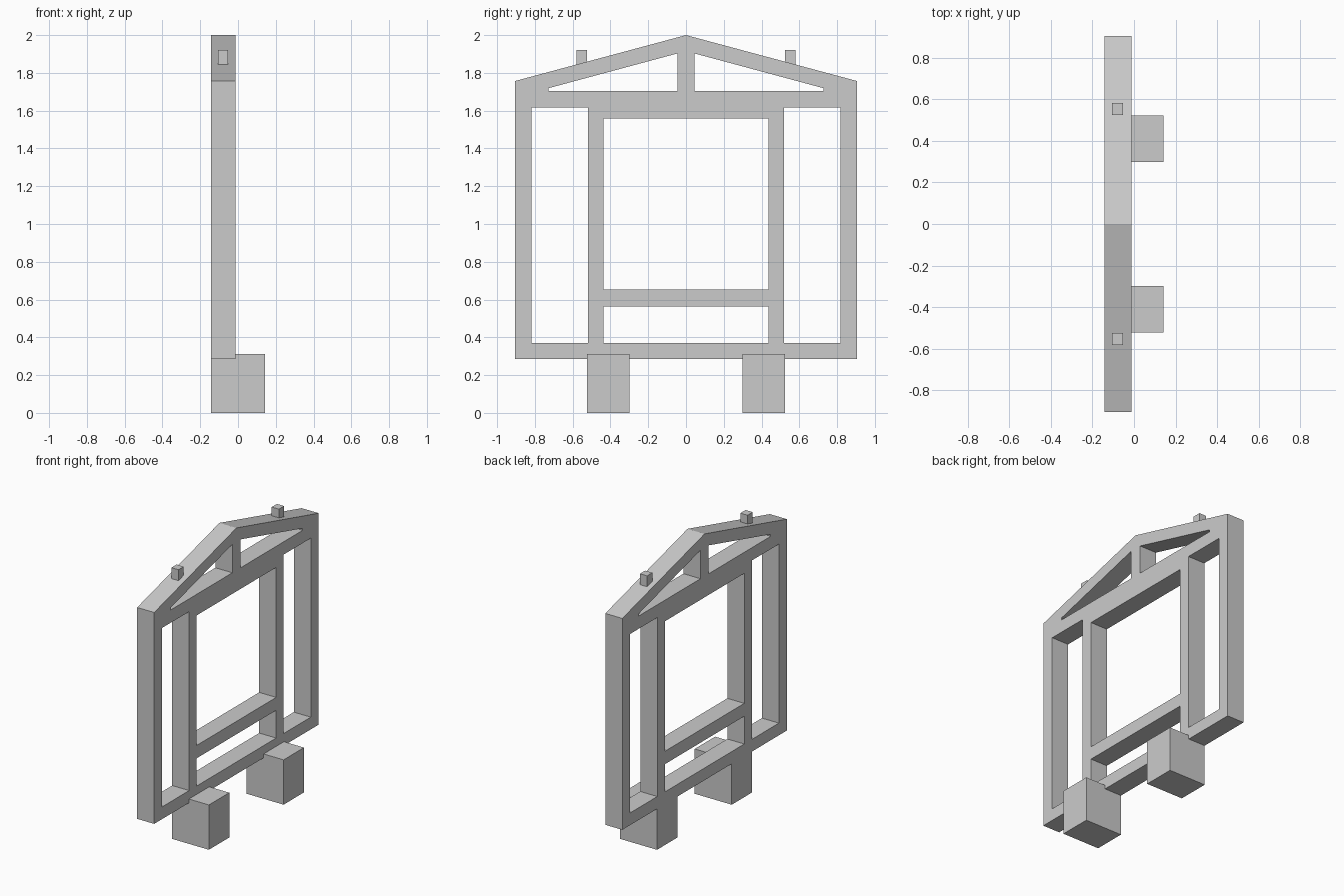
import bpy, bmesh
from mathutils import Matrix

cube = bpy.data.objects.get("Cube")
if cube:
    bpy.data.objects.remove(cube, do_unlink=True)

GREY = (0.6, 0.6, 0.6, 1.0)
material = bpy.data.materials.new("light grey")
material.use_nodes = True
material.diffuse_color = GREY
material.node_tree.nodes["Principled BSDF"].inputs["Base Color"].default_value = GREY

# Sideways axes: profile x -> y, profile y -> z, depth -> x
STAND = Matrix(((0, 0, 1, 0), (1, 0, 0, 0), (0, 1, 0, 0), (0, 0, 0, 1)))


def add_object(name, bm):
    bmesh.ops.recalc_face_normals(bm, faces=bm.faces)
    mesh = bpy.data.meshes.new(name)
    bm.to_mesh(mesh)
    bm.free()
    mesh.materials.append(material)
    obj = bpy.data.objects.new(name, mesh)
    bpy.context.collection.objects.link(obj)
    return obj


def prism(name, points, y0, y1):
    """Extrude an x-z profile from y0 to y1."""
    bm = bmesh.new()
    face = bm.faces.new([bm.verts.new((x, y0, z)) for x, z in points])
    result = bmesh.ops.extrude_face_region(bm, geom=[face])
    moved = [v for v in result["geom"] if isinstance(v, bmesh.types.BMVert)]
    bmesh.ops.translate(bm, verts=moved, vec=(0, y1 - y0, 0))
    return add_object(name, bm)


def rect(y0, y1, z0, z1):
    return [(y0, z0), (y1, z0), (y1, z1), (y0, z1)]


def mirrored(points):
    return [(-y, z) for y, z in reversed(points)]


def pierced_panel(name, loops, x0, x1):
    """Outline with openings, filled and extruded from x0 to x1."""
    curve = bpy.data.curves.new(name + "_outline", "CURVE")
    curve.dimensions = "2D"
    curve.fill_mode = "BOTH"
    curve.extrude = (x1 - x0) / 2
    for loop in loops:
        spline = curve.splines.new("POLY")
        spline.points.add(len(loop) - 1)
        for point, (y, z) in zip(spline.points, loop):
            point.co = (y, z, 0, 1)
        spline.use_cyclic_u = True
    helper = bpy.data.objects.new(name + "_helper", curve)
    bpy.context.collection.objects.link(helper)
    depsgraph = bpy.context.evaluated_depsgraph_get()
    mesh = bpy.data.meshes.new_from_object(helper.evaluated_get(depsgraph))
    bm = bmesh.new()
    bm.from_mesh(mesh)
    bpy.data.objects.remove(helper, do_unlink=True)
    bpy.data.curves.remove(curve)
    bpy.data.meshes.remove(mesh)
    bmesh.ops.transform(bm, matrix=Matrix.Translation(((x0 + x1) / 2, 0, 0)) @ STAND, verts=bm.verts)
    bmesh.ops.remove_doubles(bm, verts=bm.verts, dist=0.0001)
    for f in bm.faces:
        f.smooth = False
    return add_object(name, bm)


BACK, FRONT, FOOT_FRONT = -0.143, -0.012, 0.142
BASE = 0.285

# Gabled frame with window, lower gap, side gaps and roof gaps
outline = [(-0.905, BASE), (0.905, BASE), (0.905, 1.757), (0, 2.0), (-0.905, 1.757)]
window = rect(-0.437, 0.437, 0.653, 1.558)
lower_gap = rect(-0.437, 0.437, 0.37, 0.563)
side_gap = rect(0.52, 0.818, 0.37, 1.616)
roof_gap = [(0.045, 1.705), (0.728, 1.705), (0.728, 1.719), (0.045, 1.903)]
pierced_panel("gabled_frame",
              [outline, window, lower_gap, side_gap, mirrored(side_gap), roof_gap, mirrored(roof_gap)],
              BACK, FRONT)

# Notched feet and roof pegs on both sides
foot = [(BACK, 0), (FOOT_FRONT, 0), (FOOT_FRONT, 0.312), (FRONT, 0.312), (FRONT, BASE), (BACK, BASE)]
peg = rect(-0.107, -0.052, 1.82, 1.92)
for side, s in (("left", 1), ("right", -1)):
    prism(side + "_foot", foot, s * 0.299, s * 0.523)
    prism(side + "_roof_peg", peg, s * 0.524, s * 0.581)
